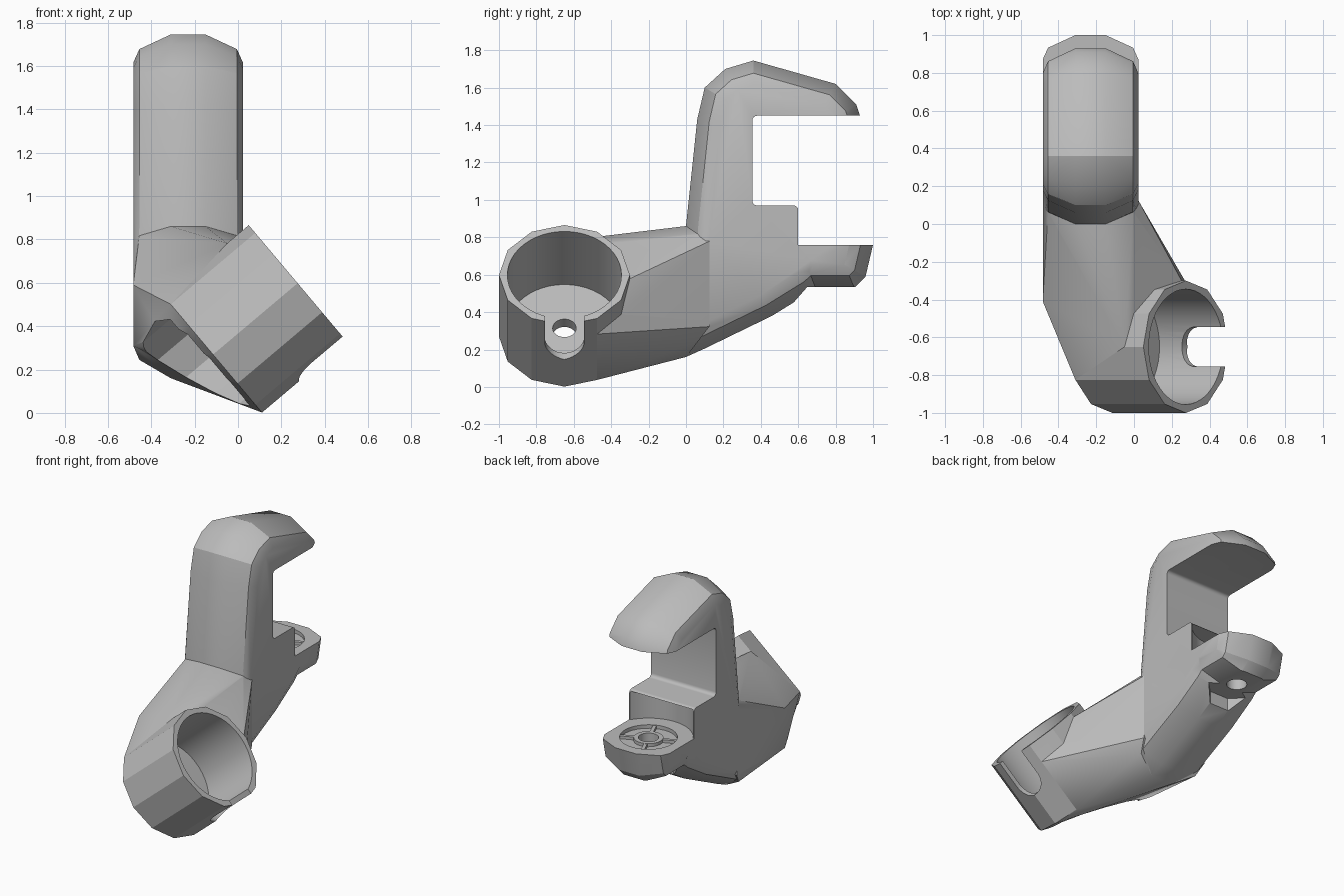
import bpy, bmesh, math
from mathutils import Vector, Matrix

cube = bpy.data.objects.get("Cube")
if cube:
    bpy.data.objects.remove(cube)

grey = bpy.data.materials.new("plain_grey")
grey.use_nodes = True
grey.diffuse_color = (0.5, 0.5, 0.5, 1)
grey.node_tree.nodes["Principled BSDF"].inputs["Base Color"].default_value = (0.5, 0.5, 0.5, 1)


def to_object(bm, name):
    bmesh.ops.recalc_face_normals(bm, faces=bm.faces[:])
    mesh = bpy.data.meshes.new(name)
    bm.to_mesh(mesh)
    bm.free()
    mesh.materials.append(grey)
    ob = bpy.data.objects.new(name, mesh)
    bpy.context.collection.objects.link(ob)
    return ob


def hull(name, points):
    bm = bmesh.new()
    for p in points:
        bm.verts.new(p)
    bmesh.ops.remove_doubles(bm, verts=bm.verts[:], dist=0.0005)
    res = bmesh.ops.convex_hull(bm, input=bm.verts[:])
    loose = {g for g in res["geom_interior"] + res["geom_unused"]
             if isinstance(g, bmesh.types.BMVert)}
    bmesh.ops.delete(bm, geom=list(loose), context="VERTS")
    bmesh.ops.dissolve_limit(bm, angle_limit=0.01, verts=bm.verts[:], edges=bm.edges[:])
    return to_object(bm, name)


def ring(frame, radius, height, sides, turn=0.0):
    steps = [turn + math.tau * i / sides for i in range(sides)]
    return [frame @ Vector((radius * math.cos(a), radius * math.sin(a), height))
            for a in steps]


def cylinder(name, frame, radius, low, high, sides, turn=0.0):
    return hull(name, ring(frame, radius, low, sides, turn)
                + ring(frame, radius, high, sides, turn))


def combine(target, other, operation):
    mod = target.modifiers.new("join", "BOOLEAN")
    mod.operation = operation
    mod.solver = "EXACT"
    mod.object = other
    bpy.context.view_layer.objects.active = target
    bpy.ops.object.modifier_apply(modifier=mod.name)
    bpy.data.objects.remove(other)


def inset(profile, dist):
    # shift every corner inwards along its two edge normals (clockwise profile)
    out = []
    for i, p in enumerate(profile):
        p = Vector(p)
        e1 = (p - Vector(profile[i - 1])).normalized()
        e2 = (Vector(profile[(i + 1) % len(profile)]) - p).normalized()
        n1, n2 = Vector((e1.y, -e1.x)), Vector((e2.y, -e2.x))
        out.append(p + (n1 + n2) * dist / (1 + n1.dot(n2)))
    return out


MID = -0.23
LAYERS = [(0.08, 0.0), (0.225, 0.065), (0.253, 0.125)]   # half width, inset


def slab(name, profile):
    return hull(name, [(MID + s * w, p[0], p[1]) for w, d in LAYERS
                       for p in inset(profile, d) for s in (-1, 1)])


# Hook arm and foot: chamfered slabs
bracket = slab("hook_bracket", [
    (0, .86), (.06, 1.43), (.1, 1.6), (.21, 1.7), (.36, 1.745), (.8, 1.62),
    (.91, 1.51), (.93, 1.45), (.99, .8), (.67, .51), (.46, .38), (.1, .205), (0, .16)])
combine(bracket, slab("foot", [(.4, .95), (1, .95), (1, .76), (.96, .59), (.9, .53),
                               (.6, .53)]), "UNION")

# Notch of the hook
bm = bmesh.new()
notch = [(.355, 1.45), (.355, .97), (.6, .97), (.6, .76), (1.3, .76), (1.3, 1.45)]
face = bm.faces.new([bm.verts.new((-1, y, z)) for y, z in notch])
ext = bmesh.ops.extrude_face_region(bm, geom=[face])
bmesh.ops.translate(bm, vec=(2, 0, 0),
                    verts=[g for g in ext["geom"] if isinstance(g, bmesh.types.BMVert)])
long_edges = [e for e in bm.edges if abs(e.verts[0].co.x - e.verts[1].co.x) > 1
              and e.verts[0].co.y < 0.7 and e.verts[0].co.z > 0.8]
bmesh.ops.bevel(bm, geom=long_edges, offset=0.025, segments=4, profile=0.5,
                affect="EDGES")
combine(bracket, to_object(bm, "notch_cutter"), "DIFFERENCE")

# Round foot seat with its hub, spokes, bolt hole and flat underside
foot = Matrix.Translation((MID, 0.745, 0))
combine(bracket, cylinder("seat_cutter", foot, 0.285, 0.76, 0.96, 48), "DIFFERENCE")
combine(bracket, cylinder("dish_cutter", foot, 0.185, 0.735, 0.8, 32), "DIFFERENCE")
combine(bracket, cylinder("hub", foot, 0.095, 0.7, 0.757, 32), "UNION")
for k in range(4):
    spin = foot @ Matrix.Rotation(math.pi / 2 * k + 0.4, 4, "Z")
    combine(bracket, hull("spoke", [spin @ Vector((x, y, z)) for x in (0.08, 0.195)
                                    for y in (-0.012, 0.012) for z in (0.7, 0.755)]), "UNION")
combine(bracket, cylinder("bolt_cutter", foot, 0.065, 0.2, 0.9, 32), "DIFFERENCE")
combine(bracket, cylinder("flat_cutter", foot, 0.19, 0.2, 0.535, 8, math.pi / 8), "DIFFERENCE")

# Tilted cup frame: local x = width, y = up the rim, z = out of the mouth
axis = Vector((0.765, 0, 0.645)).normalized()
rise = Vector((-axis.z, 0, axis.x))
cup = Matrix((Vector((0, 1, 0)), rise, axis)).transposed().to_4x4()
cup.translation = (0.275, -0.65, 0.598)
R, DEEP = 0.35, 0.51

# Neck between the cup and the arm
neck = ring(cup, R, -DEEP, 12)
neck += [cup @ Vector(p) for p in ((0.35, 0, -0.03), (0.175, -0.303, -0.13),
                                   (0, 0.35, -0.13), (0.175, 0.303, -0.12))]
for w, d in LAYERS:
    for s in (-1, 1):
        neck += [(MID + s * w, d, 0.86 - d * 0.65), (MID + s * w, d, 0.16 + d * 1.3)]
neck += [(-0.31, -0.28, 0.765), (-0.06, -0.28, 0.765),
         (-0.483, -0.41, 0.31), (-0.483, -0.41, 0.59)]
combine(bracket, hull("neck", neck), "UNION")

# Cup wall, bore, floor hole, base clearance and side slot
combine(bracket, cylinder("cup", cup, R, -DEEP, 0, 12), "UNION")
combine(bracket, cylinder("bore_cutter", cup, 0.305, -0.44, 0.3, 48), "DIFFERENCE")
combine(bracket, cylinder("hole_cutter", cup, 0.063, -0.8, 0, 32), "DIFFERENCE")
combine(bracket, cylinder("base_cutter", cup, 0.29, -1.1, -DEEP + 0.005, 12), "DIFFERENCE")
side = cup @ Matrix.Rotation(math.pi / 2, 4, "X")
slot = []
for along in (-0.18, 0.2):
    spot = side @ Matrix.Translation((0, along, 0))
    slot += ring(spot, 0.105, 0.15, 32) + ring(spot, 0.105, 0.6, 32)
combine(bracket, hull("slot_cutter", slot), "DIFFERENCE")

# Soft shading with crisp edges
bpy.ops.object.select_all(action="DESELECT")
bracket.select_set(True)
bpy.context.view_layer.objects.active = bracket
bpy.ops.object.shade_smooth_by_angle(angle=math.radians(28))
